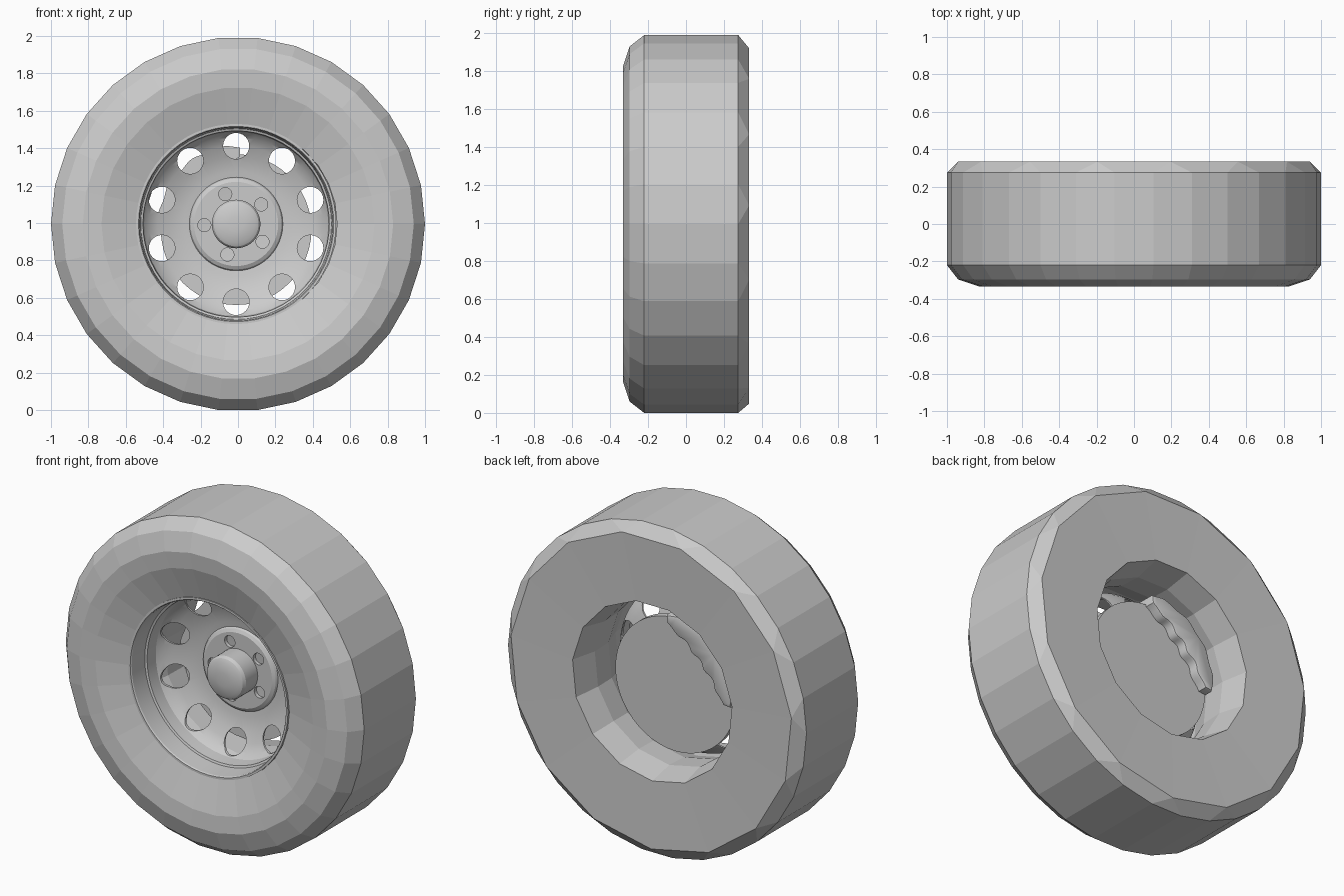
import bpy, bmesh, math
from mathutils import Matrix, Vector

if "Cube" in bpy.data.objects:
    bpy.data.objects.remove(bpy.data.objects["Cube"], do_unlink=True)

CENTRE_Z = math.cos(math.radians(6))
HUB_X = -0.01

grey = bpy.data.materials.new("plain grey")
grey.use_nodes = True
grey.diffuse_color = (0.6, 0.6, 0.6, 1)
grey.node_tree.nodes["Principled BSDF"].inputs["Base Color"].default_value = (0.6, 0.6, 0.6, 1)


def finish(bm, name, smooth=True, x=HUB_X):
    """Turn a bmesh into a named object placed on the wheel axis."""
    bmesh.ops.remove_doubles(bm, verts=bm.verts, dist=0.0001)
    bmesh.ops.recalc_face_normals(bm, faces=bm.faces)
    mesh = bpy.data.meshes.new(name)
    bm.to_mesh(mesh)
    bm.free()
    mesh.materials.append(grey)
    obj = bpy.data.objects.new(name, mesh)
    obj.location = (x, 0, CENTRE_Z)
    bpy.context.collection.objects.link(obj)
    if smooth:
        smooth_object(obj)
    return obj


def smooth_object(obj):
    bpy.ops.object.select_all(action='DESELECT')
    obj.select_set(True)
    bpy.context.view_layer.objects.active = obj
    bpy.ops.object.shade_smooth_by_angle(angle=math.radians(25))


def lathe(name, profile, steps):
    """Spin a closed (radius, y) profile around the y axis."""
    bm = bmesh.new()
    verts = [bm.verts.new((r, y, 0)) for r, y in profile]
    edges = [bm.edges.new((a, b)) for a, b in zip(verts, verts[1:] + verts[:1])
             if a.co.x + b.co.x > 0]
    bmesh.ops.spin(bm, geom=verts + edges, cent=(0, 0, 0), axis=(0, 1, 0),
                   angle=math.tau, steps=steps, use_merge=True)
    return finish(bm, name)


def drill(obj, count, ring, radius, y0, y1, start):
    """Cut a circle of round holes along y."""
    bm = bmesh.new()
    for i in range(count):
        a = math.radians(start) + math.tau * i / count
        place = Matrix.Translation((ring * math.cos(a), (y0 + y1) / 2, ring * math.sin(a)))
        bmesh.ops.create_cone(bm, cap_ends=True, segments=24, radius1=radius, radius2=radius,
                              depth=y1 - y0, matrix=place @ Matrix.Rotation(math.pi / 2, 4, 'X'))
    cutter = finish(bm, "hole_cutter", False)
    cutter.hide_render = True
    mod = obj.modifiers.new("holes", 'BOOLEAN')
    mod.operation = 'DIFFERENCE'
    mod.solver = 'EXACT'
    mod.object = cutter
    deps = bpy.context.evaluated_depsgraph_get()
    obj.data = bpy.data.meshes.new_from_object(obj.evaluated_get(deps))
    obj.modifiers.clear()
    bpy.data.objects.remove(cutter, do_unlink=True)
    smooth_object(obj)


# Tyre: thirty sides at the front and tread, fifteen at the back
N = 30
bm = bmesh.new()


def ring(n, r, y, phase=0):
    return [bm.verts.new((r * math.cos(a), y, r * math.sin(a)))
            for a in (math.radians(phase) + math.tau * i / n for i in range(n))]


def bridge(a, b):
    n = len(a)
    for i in range(n):
        bm.faces.new((a[i], a[(i + 1) % n], b[(i + 1) % n], b[i]))


def reduce_bridge(fine, coarse):
    """Each coarse corner sits over the middle of every second fine edge."""
    n = len(coarse)
    for j in range(n):
        p, q, s = (fine[(2 * j + k) % (2 * n)] for k in range(3))
        bm.faces.new((p, q, coarse[j]))
        bm.faces.new((q, s, coarse[(j + 1) % n], coarse[j]))


outer = [ring(N, r, y) for r, y in
         ((0.53, -0.265), (0.73, -0.325), (0.83, -0.333), (0.94, -0.297), (1.0, -0.22), (1.0, 0.275))]
inner = [ring(N // 2, r, y, 6) for r, y in
         ((0.945, 0.333), (0.537, 0.323), (0.502, 0.16), (0.508, 0.02), (0.545, -0.1))]
for rings in (outer, inner):
    for a, b in zip(rings, rings[1:]):
        bridge(a, b)
reduce_bridge(outer[-1], inner[0])
reduce_bridge(outer[0], inner[-1])
finish(bm, "tyre", False, 0)

# Thin dished rim with a stepped barrel and ten round openings
rim = lathe("rim", [
    (0.535, -0.255), (0.535, -0.272), (0.522, -0.272), (0.517, -0.265), (0.51, -0.15),
    (0.498, -0.145), (0.492, -0.07), (0.465, -0.035), (0.42, -0.01), (0.36, 0.015), (0.28, 0.04),
    (0, 0.04), (0, 0.05), (0.28, 0.05), (0.365, 0.024), (0.425, -0.001), (0.47, -0.026),
    (0.5, -0.065), (0.506, -0.135), (0.518, -0.14), (0.523, -0.255)], 60)
drill(rim, 10, 0.417, 0.07, -0.2, 0.1, 90)

# Bevelled hub plate with five bolt holes, and the centre cap
hub = lathe("hub_plate", [(0, 0.05), (0.25, 0.05), (0.25, 0.04), (0.243, 0.028),
                          (0.225, 0.018), (0, 0.018)], 48)
drill(hub, 5, 0.17, 0.035, -0.05, 0.042, 38)
lathe("centre_cap", [(0, 0.025), (0.13, 0.025), (0.13, -0.095), (0.12, -0.112),
                     (0.1, -0.122), (0.04, -0.13), (0, -0.13)], 40)

# Brake disc and the carrier joining it to the rim
disc = lathe("brake_disc", [(0, 0.075), (0.403, 0.075), (0.403, 0.115), (0, 0.115)], 48)
disc.location.z -= 0.03
lathe("disc_carrier", [(0, 0.045), (0.2, 0.045), (0.2, 0.09), (0, 0.09)], 32)

# Brake caliper: a bevelled arc with a wavy inner edge
bm = bmesh.new()
STEPS = 32
outline = []
for edge in (0, 1):
    for i in range(STEPS + 1):
        t = i / STEPS if edge == 0 else 1 - i / STEPS
        a = math.radians(87 + 99 * t)
        wave = math.cos(t * math.tau * 4)
        r = 0.415 - 0.006 * wave if edge == 0 else 0.27 + 0.08 * (2 * t - 1) ** 2 + 0.01 * wave
        outline.append(bm.verts.new((r * math.cos(a), 0.06, r * math.sin(a))))
face = bm.faces.new(outline)
out = bmesh.ops.extrude_face_region(bm, geom=[face])
top = [v for v in out["geom"] if isinstance(v, bmesh.types.BMVert)]
bmesh.ops.translate(bm, vec=Vector((0, 0.115, 0)), verts=top)
rim_edges = [e for e in bm.edges if all(v in top for v in e.verts)]
bmesh.ops.bevel(bm, geom=rim_edges, offset=0.014, segments=2, affect='EDGES', profile=0.5)
finish(bm, "brake_caliper")
